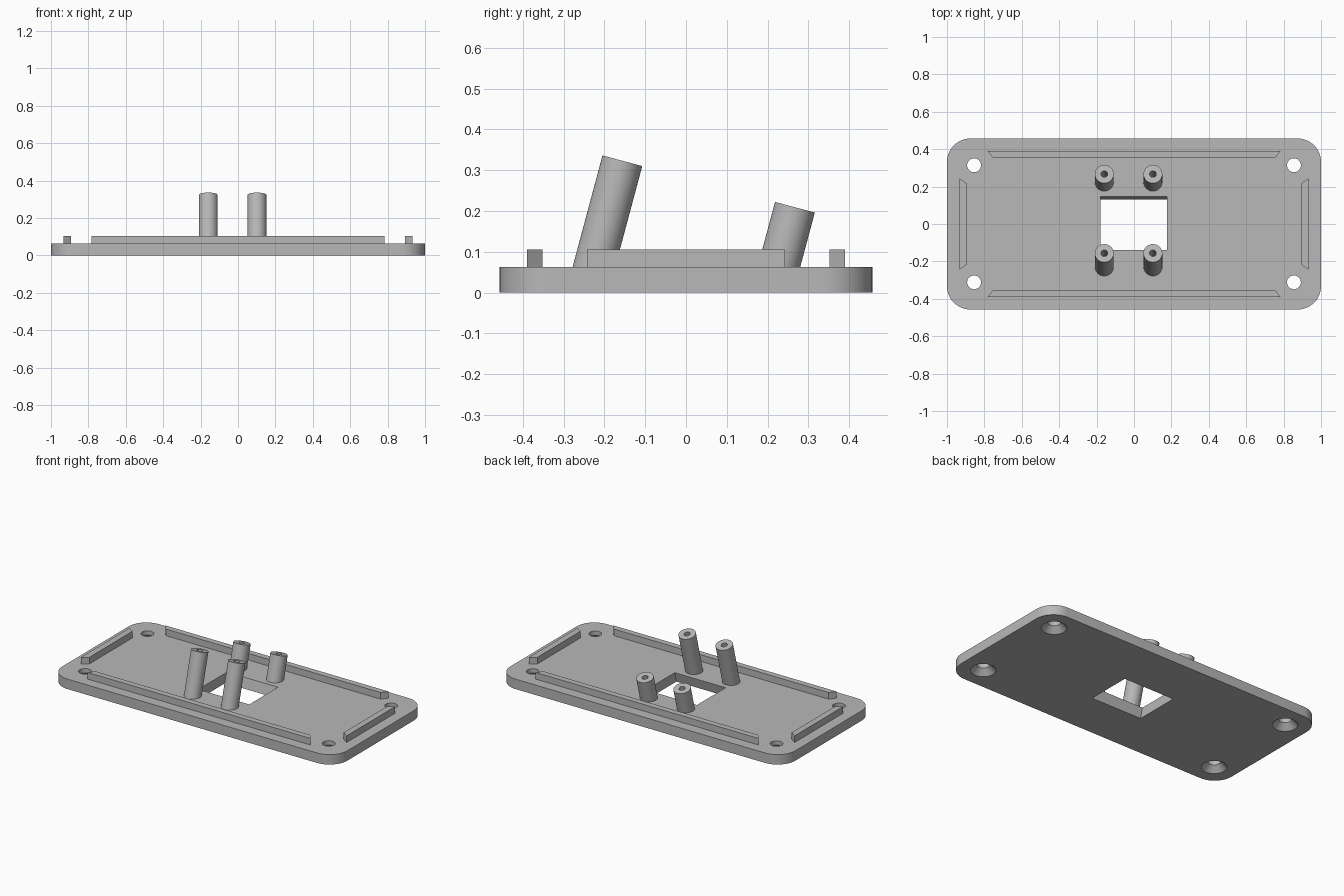
import bpy, bmesh, math
from mathutils import Vector, Matrix

cube = bpy.data.objects.get("Cube")
if cube:
    bpy.data.objects.remove(cube)

T = 0.063                       # plate thickness
LIP_TOP = 0.105
TILT = math.radians(15)         # posts and window lean towards the back
AXIS = Vector((0, math.sin(TILT), math.cos(TILT)))

gray = bpy.data.materials.new("light gray")
gray.use_nodes = True
gray.diffuse_color = (0.48, 0.48, 0.48, 1)
gray.node_tree.nodes["Principled BSDF"].inputs["Base Color"].default_value = gray.diffuse_color


def make_object(name, bm):
    bmesh.ops.recalc_face_normals(bm, faces=bm.faces)
    mesh = bpy.data.meshes.new(name)
    bm.to_mesh(mesh)
    bm.free()
    mesh.materials.append(gray)
    obj = bpy.data.objects.new(name, mesh)
    bpy.context.collection.objects.link(obj)
    return obj


def prism(name, outline, z0, z1, shear=0.0):
    """Extrude an outline from z0 to z1, shifting the top along y by shear."""
    bm = bmesh.new()
    face = bm.faces.new([bm.verts.new((x, y, z0)) for x, y in outline])
    new = bmesh.ops.extrude_face_region(bm, geom=[face])["geom"]
    tops = [v for v in new if isinstance(v, bmesh.types.BMVert)]
    bmesh.ops.translate(bm, verts=tops, vec=(0, shear, z1 - z0))
    return make_object(name, bm)


def rod(name, start, end, r1, r2, segments=48):
    """Round rod or cone between two points."""
    start, end = Vector(start), Vector(end)
    d = end - start
    turn = Vector((0, 0, 1)).rotation_difference(d).to_matrix().to_4x4()
    bm = bmesh.new()
    bmesh.ops.create_cone(bm, cap_ends=True, segments=segments, radius1=r1, radius2=r2,
                          depth=d.length, matrix=Matrix.Translation((start + end) / 2) @ turn)
    return make_object(name, bm)


def cut(obj, cutters):
    """Subtract the cutters from the object and remove them."""
    bpy.context.view_layer.objects.active = obj
    for c in cutters:
        c.hide_render = True
        mod = obj.modifiers.new("cut", 'BOOLEAN')
        mod.operation, mod.solver, mod.object = 'DIFFERENCE', 'EXACT', c
        bpy.ops.object.modifier_apply(modifier=mod.name)
        bpy.data.objects.remove(c)


def smooth(obj):
    bpy.ops.object.select_all(action='DESELECT')
    obj.select_set(True)
    bpy.context.view_layer.objects.active = obj
    bpy.ops.object.shade_smooth_by_angle(angle=math.radians(30))


# Base plate with rounded corners
W, D, R, STEPS = 1.0, 0.457, 0.125, 12
outline = []
for i, (sx, sy) in enumerate([(1, 1), (-1, 1), (-1, -1), (1, -1)]):
    for k in range(STEPS + 1):
        a = math.pi / 2 * (i + k / STEPS)
        outline.append((sx * (W - R) + R * math.cos(a), sy * (D - R) + R * math.sin(a)))
plate = prism("base_plate", outline, 0, T)

# Leaning window opening
margin = 0.03
slope = math.tan(TILT)
y_low = -margin * slope
y_front, y_back = -0.157 + y_low, 0.13 + y_low
height = T + 2 * margin
cutters = [prism("window_cutter", [(-0.18, y_front), (0.177, y_front), (0.177, y_back), (-0.18, y_back)],
                 -margin, T + margin, height * slope)]

# Countersunk screw holes in the corners
for x in (-0.855, 0.855):
    for y in (-0.312, 0.314):
        cutters.append(rod("hole_cutter", (x, y, -0.02), (x, y, T + 0.02), 0.037, 0.037))
        cutters.append(rod("sink_cutter", (x, y, -0.01), (x, y, 0.036), 0.083, 0.037))
cut(plate, cutters)
smooth(plate)

# Locating lips with mitred ends
for name, s in (("back_lip", 1), ("front_lip", -1)):
    prism(name, [(-0.783, s * 0.39), (0.783, s * 0.39), (0.753, s * 0.352), (-0.753, s * 0.352)],
          T - 0.01, LIP_TOP)
for name, s in (("left_lip", 1), ("right_lip", -1)):
    prism(name, [(s * 0.932, -0.243), (s * 0.932, 0.243), (s * 0.892, 0.215), (s * 0.892, -0.215)],
          T - 0.01, LIP_TOP)

# Leaning hollow posts, tall in front and short behind
for row, y, z in (("front", -0.156, 0.323), ("back", 0.267, 0.209)):
    for side, x in (("left", 0.101), ("right", -0.159)):
        top = Vector((x, y, z))
        base = top - AXIS * (z - 0.03) / AXIS.z
        post = rod(f"{row}_{side}_post", base, top, 0.0505, 0.0505)
        cut(post, [rod("bore_cutter", top - AXIS * 0.12, top + AXIS * 0.02, 0.018, 0.018, 24)])
        smooth(post)
